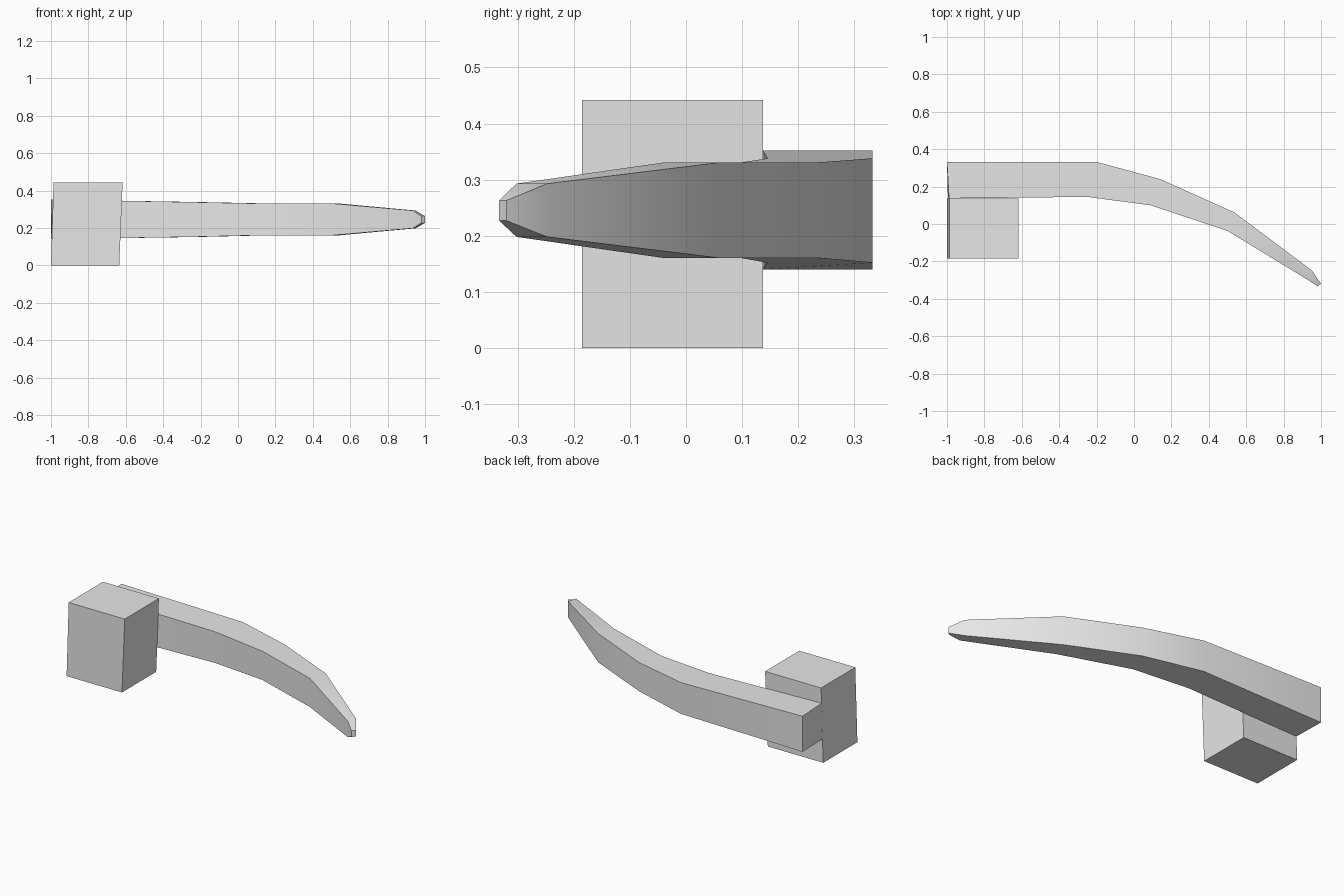
import bpy, bmesh
from math import radians

cube = bpy.data.objects.get("Cube")
if cube:
    bpy.data.objects.remove(cube, do_unlink=True)

GREY = (0.8, 0.8, 0.8, 1.0)
mat = bpy.data.materials.new("light grey")
mat.use_nodes = True
mat.diffuse_color = GREY
mat.node_tree.nodes["Principled BSDF"].inputs["Base Color"].default_value = GREY


def loft(name, rings):
    """Join four-cornered rings into a closed solid."""
    bm = bmesh.new()
    loops = [[bm.verts.new(p) for p in ring] for ring in rings]
    bm.faces.new(loops[0])
    bm.faces.new(loops[-1])
    for a, b in zip(loops, loops[1:]):
        for i in range(4):
            j = (i + 1) % 4
            bm.faces.new((a[i], a[j], b[j], b[i]))
    bmesh.ops.recalc_face_normals(bm, faces=bm.faces)
    mesh = bpy.data.meshes.new(name)
    bm.to_mesh(mesh)
    bm.free()
    mesh.materials.append(mat)
    obj = bpy.data.objects.new(name, mesh)
    bpy.context.collection.objects.link(obj)
    return obj


# Mounting block, leaning slightly towards +x
Y0, Y1, TOP = -0.185, 0.137, 0.442


def block_ring(x0, x1, z):
    return [(x0, Y0, z), (x1, Y0, z), (x1, Y1, z), (x0, Y1, z)]


block = loft("mounting_block", [block_ring(-1.0, -0.635, 0),
                                block_ring(-0.986, -0.617, TOP)])

# Curved bar: front corner, back corner, bottom and top of each section
sections = [
    ((-0.25, 0.145), (-0.20, 0.332), 0.152, 0.338),
    ((0.09, 0.10), (0.14, 0.24), 0.16, 0.331),
    ((0.50, -0.037), (0.535, 0.063), 0.16, 0.331),
    ((0.935, -0.302), (0.95, -0.247), 0.198, 0.293),
    ((0.98, -0.333), (1.0, -0.32), 0.227, 0.263),
]
# The first ring follows the leaning edge of the block
rings = [[(-0.995, Y1, 0.14), (-1, 0.332, 0.14),
          (-1, 0.332, 0.352), (-0.989, Y1, 0.352)]]
for front, back, low, high in sections:
    rings.append([(*front, low), (*back, low), (*back, high), (*front, high)])
bar = loft("curved_bar", rings)

# Smooth along the bends, sharp at the corners
bpy.ops.object.select_all(action="DESELECT")
for obj in (block, bar):
    obj.select_set(True)
bpy.context.view_layer.objects.active = bar
bpy.ops.object.shade_smooth_by_angle(angle=radians(30))
